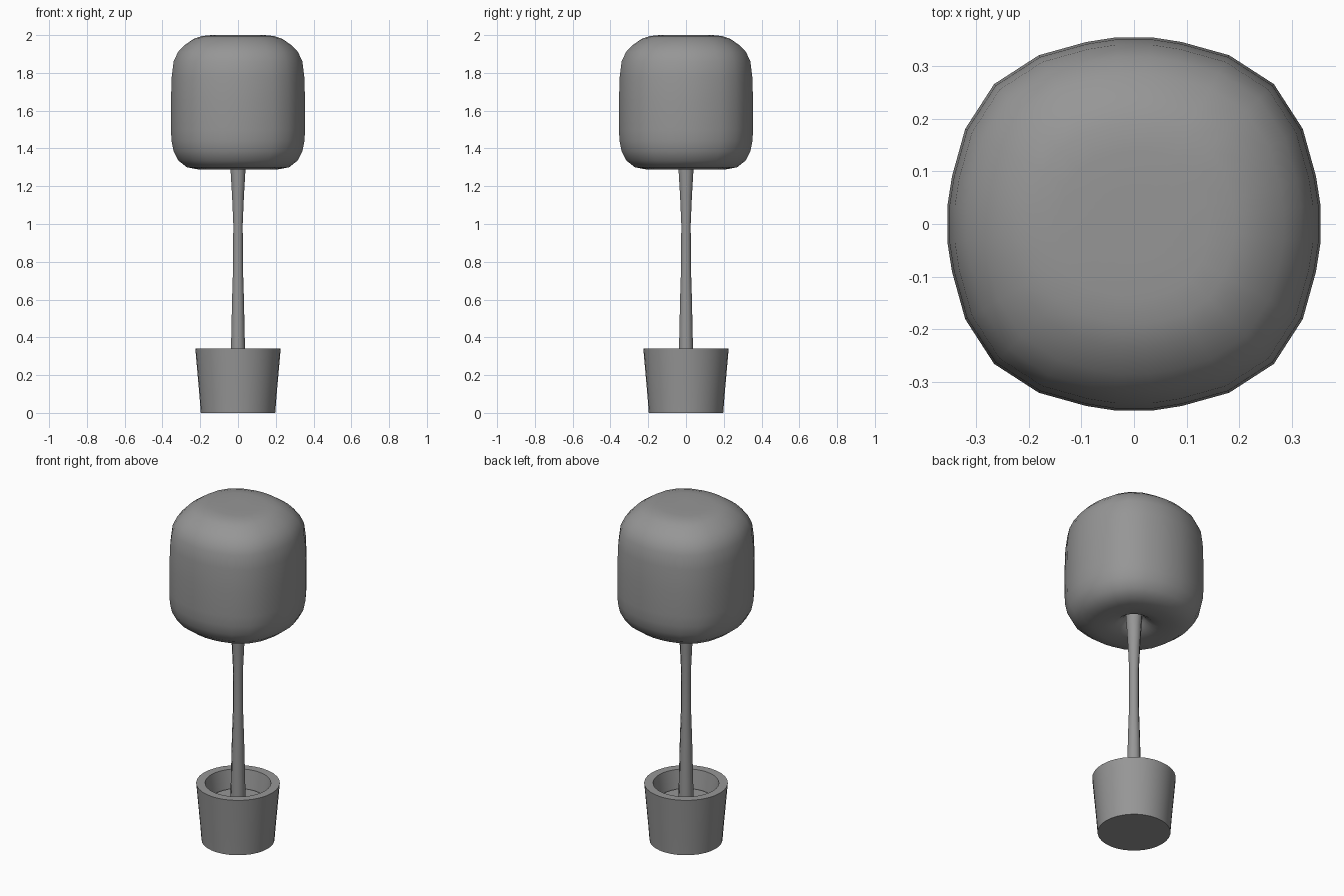
import bpy, math

if "Cube" in bpy.data.objects:
    bpy.data.objects.remove(bpy.data.objects["Cube"])

grey = bpy.data.materials.new("dark_grey")
grey.diffuse_color = (0.305, 0.305, 0.305, 1)
grey.use_nodes = True
grey.node_tree.nodes["Principled BSDF"].inputs["Base Color"].default_value = grey.diffuse_color


def circle(n, phase=0.0):
    return [(math.cos(2 * math.pi * i / n + phase), math.sin(2 * math.pi * i / n + phase))
            for i in range(n)]


def loft(name, section, profile, angle):
    """Stack scaled copies of a unit section along (radius, z) points, capped at both ends."""
    n = len(section)
    verts = [(x * r, y * r, z) for r, z in profile for x, y in section]
    faces = [(k * n + i, k * n + (i + 1) % n, (k + 1) * n + (i + 1) % n, (k + 1) * n + i)
             for k in range(len(profile) - 1) for i in range(n)]
    faces.append(tuple(reversed(range(n))))
    faces.append(tuple(range((len(profile) - 1) * n, len(profile) * n)))
    mesh = bpy.data.meshes.new(name)
    mesh.from_pydata(verts, [], faces)
    mesh.materials.append(grey)
    obj = bpy.data.objects.new(name, mesh)
    bpy.context.collection.objects.link(obj)
    bpy.ops.object.select_all(action='DESELECT')
    bpy.context.view_layer.objects.active = obj
    obj.select_set(True)
    bpy.ops.object.shade_smooth_by_angle(angle=math.radians(angle))
    return obj


# Pot: tapered outside, flat rim, hollow down to the soil
loft("pot", circle(32),
     [(0.197, 0), (0.204, 0.09), (0.226, 0.34), (0.178, 0.34), (0.160, 0.23)], 30)

# Soil disc inside the pot
loft("soil", circle(32), [(0.150, 0.2), (0.150, 0.236)], 30)

# Trunk: slim, flaring into the foliage
loft("trunk", circle(8, math.pi / 8),
     [(0.043, 0.22), (0.040, 0.34), (0.034, 0.6), (0.028, 0.78), (0.027, 1.0),
      (0.034, 1.15), (0.043, 1.29), (0.048, 1.37)], 50)

# Foliage: rounded-square section, one quarter turned four times
quarter = [(1, -0.1), (1, 0.1), (0.976, 0.255), (0.905, 0.51),
           (0.75, 0.75), (0.51, 0.905), (0.255, 0.976)]
section = []
for _ in range(4):
    section += quarter[1:]
    section.append((-quarter[0][1], quarter[0][0]))
    quarter = [(-y, x) for x, y in quarter]

loft("foliage", section,
     [(0.04, 1.36), (0.06, 1.33), (0.10, 1.302), (0.15, 1.291), (0.21, 1.289),
      (0.27, 1.30), (0.315, 1.335), (0.341, 1.385), (0.352, 1.44), (0.355, 1.5),
      (0.355, 1.65), (0.351, 1.78), (0.341, 1.86), (0.318, 1.91), (0.285, 1.945),
      (0.235, 1.98), (0.19, 1.995), (0.14, 2.0), (0.06, 2.0)], 60)
